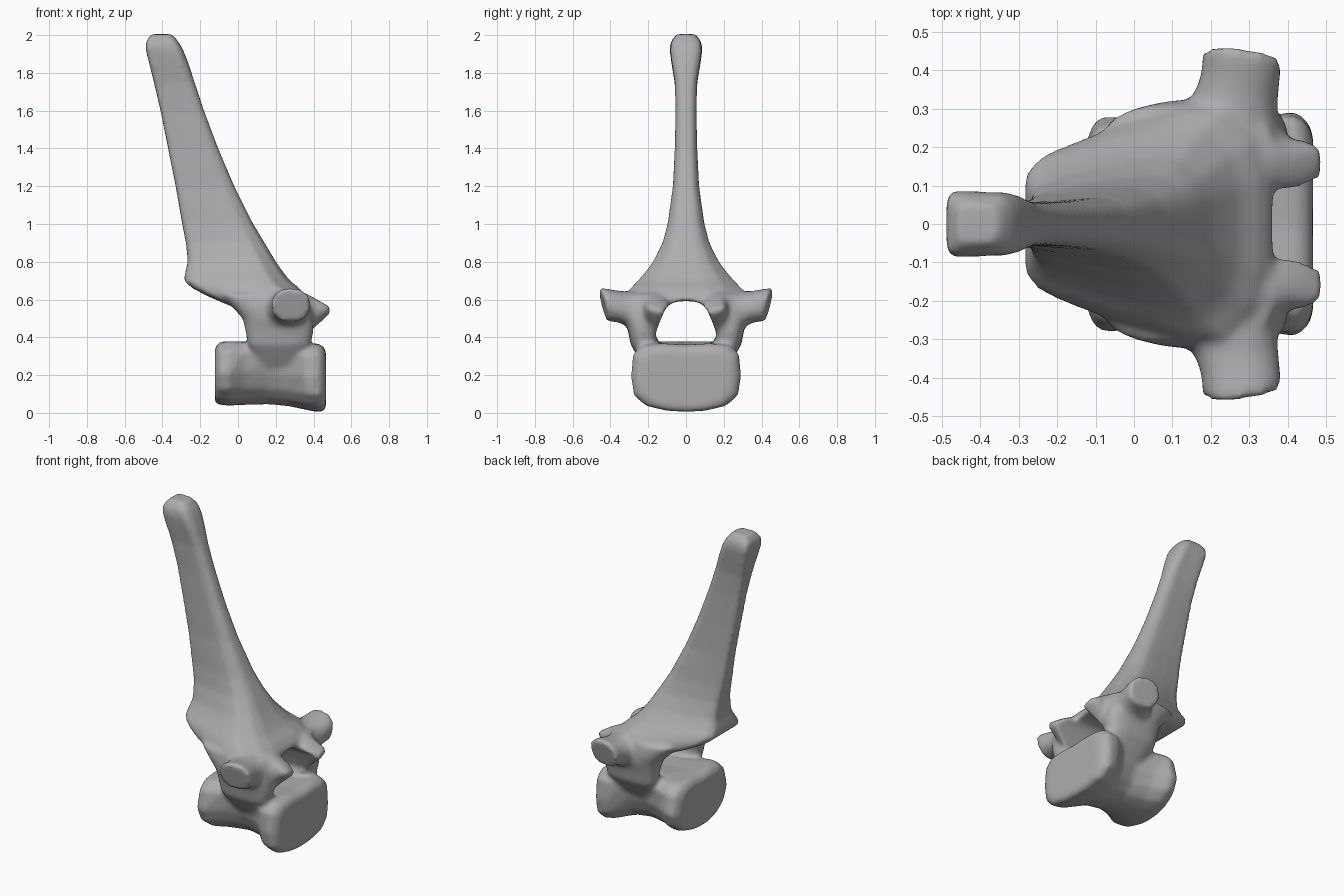
import bpy, bmesh
from math import sin, cos, tau

cube = bpy.data.objects.get("Cube")
if cube:
    bpy.data.objects.remove(cube)


def loft(bm, rings):
    """Skin a closed solid over rings of equal point count."""
    loops = [[bm.verts.new(p) for p in ring] for ring in rings]
    n = len(loops[0])
    for a, b in zip(loops, loops[1:]):
        for i in range(n):
            j = (i + 1) % n
            bm.faces.new((a[i], a[j], b[j], b[i]))
    bm.faces.new(loops[0])
    bm.faces.new(loops[-1])


def make_object(name, bm):
    bmesh.ops.recalc_face_normals(bm, faces=bm.faces)
    mesh = bpy.data.meshes.new(name)
    bm.to_mesh(mesh)
    bm.free()
    obj = bpy.data.objects.new(name, mesh)
    bpy.context.collection.objects.link(obj)
    return obj


def mirrored(half):
    """Complete a half outline of (a, y) pairs across y = 0."""
    return half + [(a, -y) for a, y in reversed(half) if y > 0]


def rounded(u0, u1, v0, v1, n=20, power=0.7):
    """Rounded-box outline between two limits on each axis."""
    out = []
    for i in range(n):
        c, s = cos(tau * i / n), sin(tau * i / n)
        c = abs(c) ** power * (1 if c > 0 else -1)
        s = abs(s) ** power * (1 if s > 0 else -1)
        out.append(((u0 + u1 + (u1 - u0) * c) / 2, (v0 + v1 + (v1 - v0) * s) / 2))
    return out


bone = bmesh.new()

# Spool-shaped body: height fraction, boxy width, round width
body_outline = [(.98, 0, 0), (1, .45, .35), (.97, .8, .62), (.84, .97, .86), (.5, 1, 1),
                (.25, .96, .83), (.09, .75, .53), (.02, .38, .25), (0, 0, 0)]
# x, half width, bottom, top, roundness, taper towards the keel
body = [(-.122, .225, .055, .345, .7, 0), (-.10, .275, .042, .375, .7, 0),
        (-.05, .292, .038, .385, .5, .05), (.04, .265, .042, .38, .3, .25),
        (.16, .25, .045, .37, .2, .4), (.27, .26, .035, .365, .2, .35),
        (.36, .292, .016, .365, .05, .05), (.42, .292, .004, .37, .05, 0),
        (.45, .27, .006, .355, .05, 0), (.466, .235, .025, .33, .05, 0)]


def body_ring(x, w, lo, hi, r, taper):
    half = [(lo + t * (hi - lo), w * (box + (rnd - box) * r) * (1 - taper * (1 - t)))
            for t, box, rnd in body_outline]
    return [(x, y, z) for z, y in mirrored(half)]


loft(bone, [body_ring(*b) for b in body])

# Roof and tall spine: z, back x, front x, back half width, front half width
spine = [(.57, -.05, .36, .235, .285), (.62, -.165, .36, .22, .32),
         (.66, -.24, .325, .195, .295), (.70, -.288, .275, .17, .255),
         (.75, -.277, .235, .135, .212), (.80, -.265, .20, .108, .175),
         (.90, -.275, .14, .078, .125), (1.0, -.295, .08, .064, .098),
         (1.2, -.33, -.02, .051, .07), (1.4, -.37, -.105, .047, .06),
         (1.6, -.41, -.18, .048, .056), (1.75, -.445, -.23, .06, .06),
         (1.85, -.47, -.262, .077, .076), (1.92, -.488, -.29, .087, .085),
         (1.965, -.488, -.315, .083, .08), (2.005, -.458, -.35, .05, .05)]


def spine_ring(z, x0, x1, wb, wf):
    length = x1 - x0
    half = [(x0, 0), (x0, wb * .75), (x0 + length * .06, wb),
            (x0 + length * .35, wb * .45 + wf * .55), (x0 + length * .62, wf * .97),
            (x0 + length * .82, wf), (x0 + length * .96, wf * .7), (x1, wf * .4), (x1, 0)]
    return [(x, y, z) for x, y in mirrored(half)]


loft(bone, [spine_ring(*s) for s in spine])

# Paired parts
pedicle = [(.20, .12, .32, .11, .19), (.29, .09, .35, .13, .25),
           (.36, .05, .385, .15, .293), (.43, .04, .40, .15, .306),
           (.50, .025, .40, .12, .325), (.56, -.03, .39, .08, .325),
           (.63, -.10, .36, .06, .31)]
# Out from the midline: y, centre x, half length, bottom, top
side_process = [(.20, .245, .15, .38, .64), (.27, .25, .13, .41, .645),
                (.32, .262, .112, .445, .645), (.37, .275, .103, .475, .652),
                (.405, .28, .103, .483, .66), (.437, .28, .103, .48, .662)]
front_facet = [(.26, .45, .65, .08, .25), (.36, .40, .63, .065, .24),
               (.41, .45, .605, .065, .222), (.45, .49, .58, .083, .216),
               (.475, .515, .562, .105, .207), (.49, .53, .555, .13, .19)]
for side in (1, -1):
    # Wall beside the canal
    loft(bone, [[(x, y * side, z) for x, y in rounded(x0, x1, y0, y1)]
                for z, x0, x1, y0, y1 in pedicle])
    # Buttressed sideways process with a slanted end
    loft(bone, [[(x, side * (y + (z - .57) * .25 - (x - cx) * .12), z)
                 for x, z in rounded(cx - rx, cx + rx, z0, z1, power=.9)]
                for y, cx, rx, z0, z1 in side_process])
    # Forward-pointing joint facet, higher on its outer edge
    loft(bone, [[(x, side * y, z + (y - .15) * .25)
                 for y, z in rounded(y0, y1, z0, z1, power=.85)]
                for x, z0, z1, y0, y1 in front_facet])

vertebra = make_object("vertebra", bone)

# Canal cutter with a trapezoid section
tunnel = bmesh.new()
section = mirrored([(.378, 0), (.378, .14), (.41, .165), (.48, .14), (.55, .11),
                    (.58, .08), (.59, .04), (.592, 0)])
loft(tunnel, [[(x, y, z) for z, y in section] for x in (-.4, .6)])
canal_cutter = make_object("canal_cutter", tunnel)
canal_cutter.hide_render = True

# Fuse the parts, open the canal and soften the joins


def add_remesh():
    mod = vertebra.modifiers.new("fuse", 'REMESH')
    mod.mode = 'VOXEL'
    mod.voxel_size = .012


add_remesh()
cut = vertebra.modifiers.new("canal", 'BOOLEAN')
cut.operation = 'DIFFERENCE'
cut.object = canal_cutter
add_remesh()
soften = vertebra.modifiers.new("soften", 'SMOOTH')
soften.factor = .5
soften.iterations = 8

bpy.context.view_layer.update()
graph = bpy.context.evaluated_depsgraph_get()
fused = bpy.data.meshes.new_from_object(vertebra.evaluated_get(graph))
vertebra.modifiers.clear()
vertebra.data = fused
fused.name = "vertebra"
bpy.data.objects.remove(canal_cutter)

# Plain grey bone
grey = bpy.data.materials.new("bone_grey")
grey.use_nodes = True
colour = (.42, .42, .42, 1)
grey.diffuse_color = colour
grey.node_tree.nodes["Principled BSDF"].inputs["Base Color"].default_value = colour
fused.materials.clear()
fused.materials.append(grey)
fused.polygons.foreach_set("material_index", [0] * len(fused.polygons))
fused.shade_smooth()
